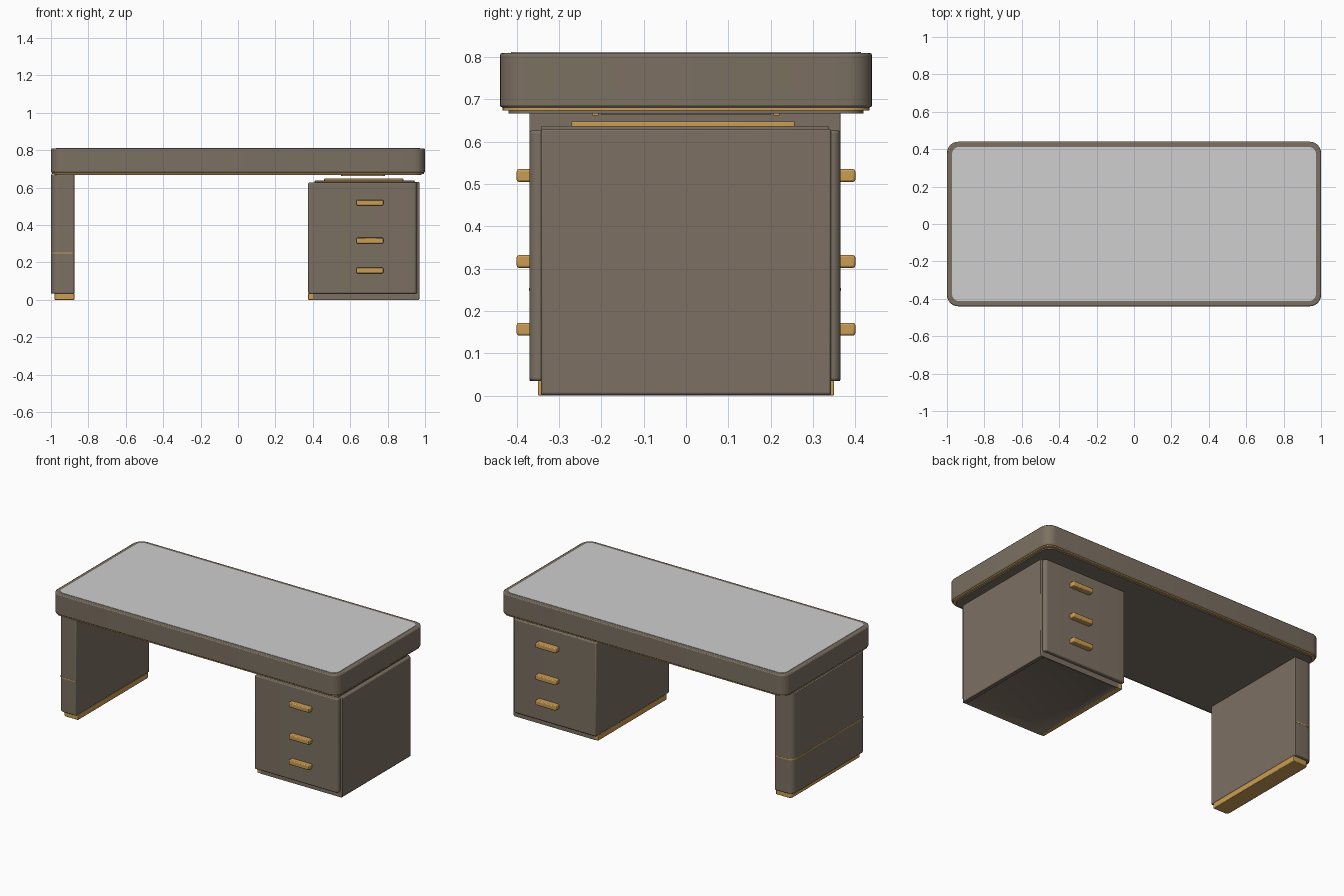
import bpy
import bmesh

cube = bpy.data.objects.get("Cube")
if cube:
    bpy.data.objects.remove(cube, do_unlink=True)


def material(name, colour):
    m = bpy.data.materials.new(name)
    m.use_nodes = True
    m.diffuse_color = (*colour, 1)
    m.node_tree.nodes["Principled BSDF"].inputs["Base Color"].default_value = (*colour, 1)
    return m


BROWN = material("taupe brown", (0.2, 0.162, 0.122))
GOLD = material("brass gold", (0.6, 0.34, 0.09))
GREY = material("light grey", (0.62, 0.62, 0.62))


def box(name, xs, ys, zs, mat, corner=0, edge=0, side=None, recess=None):
    """Box with rounded upright corners (all, or one side), soft edges and optional recessed underside."""
    lo, hi = zip(xs, ys, zs)
    bm = bmesh.new()
    bmesh.ops.create_cube(bm, size=1)
    for v in bm.verts:
        for i in range(3):
            v.co[i] = lo[i] if v.co[i] < 0 else hi[i]
    if corner:
        mid = (lo[0] + hi[0]) / 2
        upright = [e for e in bm.edges
                   if abs(e.verts[0].co.z - e.verts[1].co.z) > 1e-4
                   and (side is None or (e.verts[0].co.x - mid) * side > 0)]
        bmesh.ops.bevel(bm, geom=upright, offset=corner, segments=6,
                        profile=0.5, affect='EDGES')
    if recess:
        bm.normal_update()
        under = min(bm.faces, key=lambda f: f.normal.z)
        bmesh.ops.inset_region(bm, faces=[under], thickness=recess, use_even_offset=True)
        for v in under.verts:
            v.co.z += 0.02
    mesh = bpy.data.meshes.new(name)
    bm.to_mesh(mesh)
    bm.free()
    mesh.materials.append(mat)
    ob = bpy.data.objects.new(name, mesh)
    bpy.context.collection.objects.link(ob)
    if edge:
        mod = ob.modifiers.new("soft edges", 'BEVEL')
        mod.width = edge
        mod.segments = 2
        mod.limit_method = 'ANGLE'
    bpy.ops.object.select_all(action='DESELECT')
    ob.select_set(True)
    bpy.context.view_layer.objects.active = ob
    bpy.ops.object.shade_smooth_by_angle()
    return ob


# Desktop with grey writing surface and brass trim underneath
box("desktop", (-1, 1), (-.44, .44), (.681, .81), BROWN, corner=.06, edge=.006)
box("writing_surface", (-.973, .973), (-.413, .413), (.806, .812), GREY, corner=.04)
box("desktop_trim", (-.994, .994), (-.434, .434), (.674, .683), GOLD, corner=.057)
box("desktop_underside", (-.98, .98), (-.42, .42), (.667, .68), BROWN, corner=.05)

# Slab leg with brass foot and brass band
box("leg", (-1, -.875), (-.37, .365), (.034, .67), BROWN, corner=.04, side=-1, edge=.004)
box("leg_band", (-1.001, -.885), (-.371, .366), (.247, .254), GOLD, corner=.04, side=-1)
box("leg_foot", (-.98, -.875), (-.35, .35), (0, .036), GOLD, corner=.02, side=-1, edge=.003)

# Drawer cabinet on a recessed plinth
box("cabinet", (.375, .957), (-.37, .365), (.034, .627), BROWN, corner=.02, side=1, edge=.006)
box("cabinet_side_panel", (.94, .97), (-.343, .343), (.002, .63), BROWN, edge=.005)
box("cabinet_plinth", (.4, .965), (-.343, .343), (0, .036), BROWN, recess=.05)
box("plinth_strip", (.375, .405), (-.343, .343), (0, .036), GOLD, edge=.003)
box("cabinet_cap", (.41, .945), (-.343, .337), (.62, .637), BROWN, edge=.003)

# Swivel plates between cabinet and desktop
box("swivel_plate", (.46, .885), (-.27, .257), (.632, .648), GOLD, edge=.003)
box("mounting_plate", (.55, .785), (-.2, .2), (.663, .675), BROWN)
for end in (-1, 1):
    y = end * .214
    box("mounting_tab", (.56, .775), (y - .007, y + .007), (.662, .675), GOLD)

# Three pulls on the front and on the back
for end in (-1, 1):
    for z in (.52, .317, .157):
        ys = sorted((end * .355, end * .4))
        box("drawer_pull", (.633, .777), ys, (z - .015, z + .015), GOLD, edge=.005)
